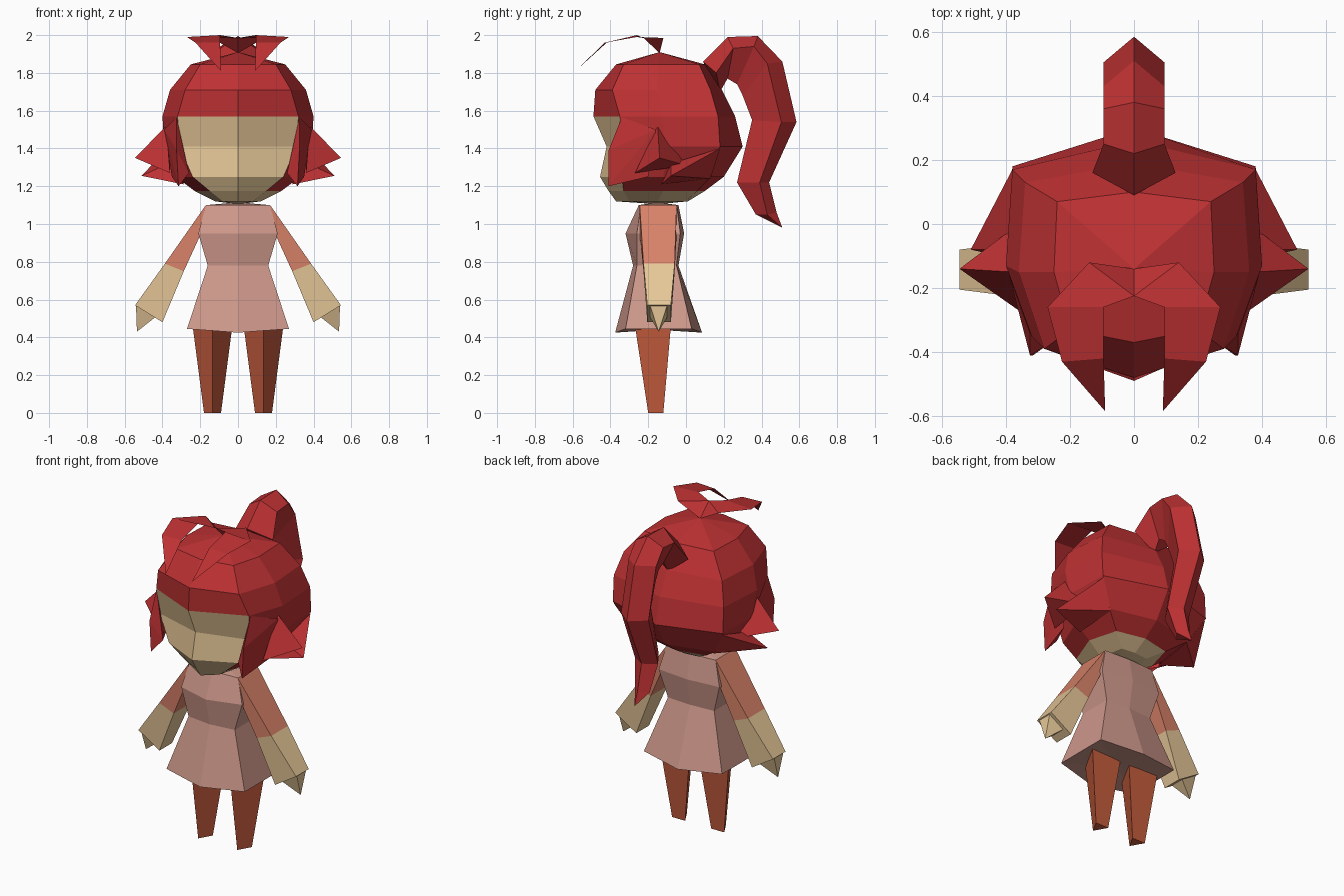
import bpy, bmesh

if "Cube" in bpy.data.objects:
    bpy.data.objects.remove(bpy.data.objects["Cube"])


def colour(name, r, g, b):
    """Flat material from sRGB bytes converted to linear."""
    m = bpy.data.materials.new(name)
    lin = [(c / 255 / 12.92) if c < 10 else ((c / 255 + 0.055) / 1.055) ** 2.4 for c in (r, g, b)]
    m.diffuse_color = (*lin, 1)
    m.use_nodes = True
    m.node_tree.nodes["Principled BSDF"].inputs["Base Color"].default_value = m.diffuse_color
    return m


RED = colour("hair_red", 190, 49, 51)
SKIN = colour("skin_tan", 232, 201, 153)
PINK = colour("dress_pink", 206, 152, 139)
SLEEVE = colour("sleeve_coral", 217, 131, 105)
RUST = colour("legging_rust", 198, 92, 61)


def finish(bm, name, mats, mirror=False, closed=True):
    if closed:
        bmesh.ops.recalc_face_normals(bm, faces=bm.faces)
    me = bpy.data.meshes.new(name)
    bm.to_mesh(me)
    bm.free()
    for m in mats:
        me.materials.append(m)
    ob = bpy.data.objects.new(name, me)
    bpy.context.collection.objects.link(ob)
    if mirror:
        ob.modifiers.new("Mirror", 'MIRROR').use_mirror_merge = False
    return ob


def loft(name, rings, mats, start=None, end=None, rule=lambda i, j: 0, mirror=False):
    """Skin through rings; each end is a fan to a point or a flat cap."""
    bm = bmesh.new()
    vs = [[bm.verts.new(p) for p in r] for r in rings]
    n = len(rings[0])
    for i in range(len(vs) - 1):
        for j in range(n):
            k = (j + 1) % n
            f = bm.faces.new((vs[i][j], vs[i][k], vs[i + 1][k], vs[i + 1][j]))
            f.material_index = rule(i, j)
    for ring, tip, idx in ((vs[0], start, -1), (vs[-1], end, len(vs) - 1)):
        if tip:
            t = bm.verts.new(tip)
            for j in range(n):
                bm.faces.new((ring[j], ring[(j + 1) % n], t)).material_index = rule(idx, j)
        else:
            bm.faces.new(ring).material_index = rule(idx, 0)
    return finish(bm, name, mats, mirror)


def hull(name, pts, mat, mirror=True):
    """Faceted convex chunk around a few points."""
    bm = bmesh.new()
    for p in pts:
        bm.verts.new(p)
    bmesh.ops.convex_hull(bm, input=bm.verts)
    return finish(bm, name, [mat], mirror)


# Dress: six-sided rings (z, half width, front ridge, side front, side back, back ridge)
dress = []
for z, w, yf, sf, sb, yb in ((1.10, .17, -.25, -.24, -.05, -.04),
                             (.95, .21, -.32, -.26, -.03, -.01),
                             (.78, .16, -.28, -.26, -.05, -.04),
                             (.445, .27, -.375, -.32, .03, .085)):
    zc = z - .02 if z < .5 else z
    dress.append([(0, yf, zc), (w, sf, z), (w, sb, z), (0, yb, zc), (-w, sb, z), (-w, sf, z)])
loft("dress", dress, [PINK], start=(0, -.15, 1.115), end=(0, -.15, .44))

# Legs: tapering triangular prisms with the ridge in front
loft("legs", [[(.135, -.27, .46), (.24, -.08, .46), (.03, -.08, .46)],
              [(.135, -.20, 0), (.18, -.12, 0), (.09, -.12, 0)]], [RUST], mirror=True)

# Arms: sleeve above, bare forearm below
arm = []
for xo, zo, xi, zi, y0, y1 in ((.17, 1.10, .20, .94, -.245, -.05),
                               (.387, .79, .287, .75, -.225, -.06),
                               (.545, .57, .40, .48, -.205, -.08)):
    arm.append([(xo, y0, zo), (xo, y1, zo), (xi, y1, zi), (xi, y0, zi)])
loft("arms", arm, [SLEEVE, SKIN], rule=lambda i, j: 1 if i >= 1 else 0, mirror=True)
hull("hands", [(.54, -.19, .568), (.54, -.10, .568), (.44, -.19, .505), (.44, -.10, .505),
               (.535, -.145, .43)], SKIN)

# Head: eight-sided rings (z, front, front corner, side, back corner, back)
head = []
for z, f, cx, cy, sx, sy, bx, by, back in (
        (1.845, -.37, .20, -.33, .25, -.15, .24, .07, .10),
        (1.71, -.48, .28, -.39, .36, -.15, .34, .13, .19),
        (1.57, -.49, .32, -.35, .40, -.13, .38, .17, .26),
        (1.41, -.42, .31, -.33, .39, -.10, .38, .18, .30),
        (1.25, -.455, .24, -.34, .33, -.12, .29, .13, .20),
        (1.175, -.41, .15, -.33, .23, -.12, .18, .06, .10),
        (1.12, -.37, .08, -.30, .12, -.15, .09, 0, .01)):
    head.append([(0, f, z), (cx, cy, z), (sx, sy, z), (bx, by, z), (0, back, z),
                 (-bx, by, z), (-sx, sy, z), (-cx, cy, z)])
# Skin covers the front below the fringe and the underside
loft("head", head, [RED, SKIN], start=(0, -.14, 1.91), end=(0, -.15, 1.105),
     rule=lambda i, j: 1 if i >= 5 or (i >= 2 and j in (0, 7)) else 0)

# Hair framing the face and the pointed tufts over the ears
hull("face_locks", [(.325, -.34, 1.565), (.325, -.41, 1.39), (.315, -.41, 1.20), (.26, -.37, 1.27),
                    (.35, -.2, 1.25), (.39, -.16, 1.50)], RED)
hull("side_tufts", [(.545, -.14, 1.35), (.38, -.15, 1.52), (.36, -.27, 1.27),
                    (.36, 0, 1.31), (.36, -.15, 1.31)], RED)
hull("lower_tufts", [(.51, -.08, 1.255), (.375, .18, 1.40), (.37, -.08, 1.32),
                     (.29, -.13, 1.21), (.28, .13, 1.24)], RED)

# Forelock: two thin strips rising from the crown and drooping forward
bm = bmesh.new()
v = [bm.verts.new(p) for p in ((0, -.14, 1.905), (.14, -.12, 1.985), (0, -.225, 1.985),
                               (.27, -.26, 1.99), (.095, -.26, 2.0), (.225, -.43, 1.96),
                               (.095, -.42, 1.96), (.09, -.585, 1.81))]
for ids in ((0, 1, 2), (2, 1, 3, 4), (4, 3, 5, 6), (6, 5, 7)):
    f = bm.faces.new([v[i] for i in ids])
    f.normal_update()
    if f.normal.z < 0:
        f.normal_flip()
finish(bm, "forelock", [RED], mirror=True, closed=False)

# Ponytail: diamond sections (half width, outer ridge, sides, inner ridge)
tail = []
for w, oy, oz, my, mz, iy, iz in ((.13, .09, 1.86, .16, 1.80, .18, 1.70),
                                  (.095, .22, 1.99, .25, 1.93, .22, 1.77),
                                  (.095, .38, 1.995, .36, 1.94, .27, 1.74),
                                  (.095, .51, 1.86, .43, 1.85, .30, 1.68),
                                  (.095, .585, 1.54, .505, 1.54, .35, 1.55),
                                  (.08, .44, 1.22, .39, 1.22, .27, 1.22),
                                  (.05, .48, 1.06, .43, 1.05, .37, 1.05)):
    tail.append([(0, oy, oz), (w, my, mz), (0, iy, iz), (-w, my, mz)])
loft("ponytail", tail, [RED], end=(0, .51, .98))
